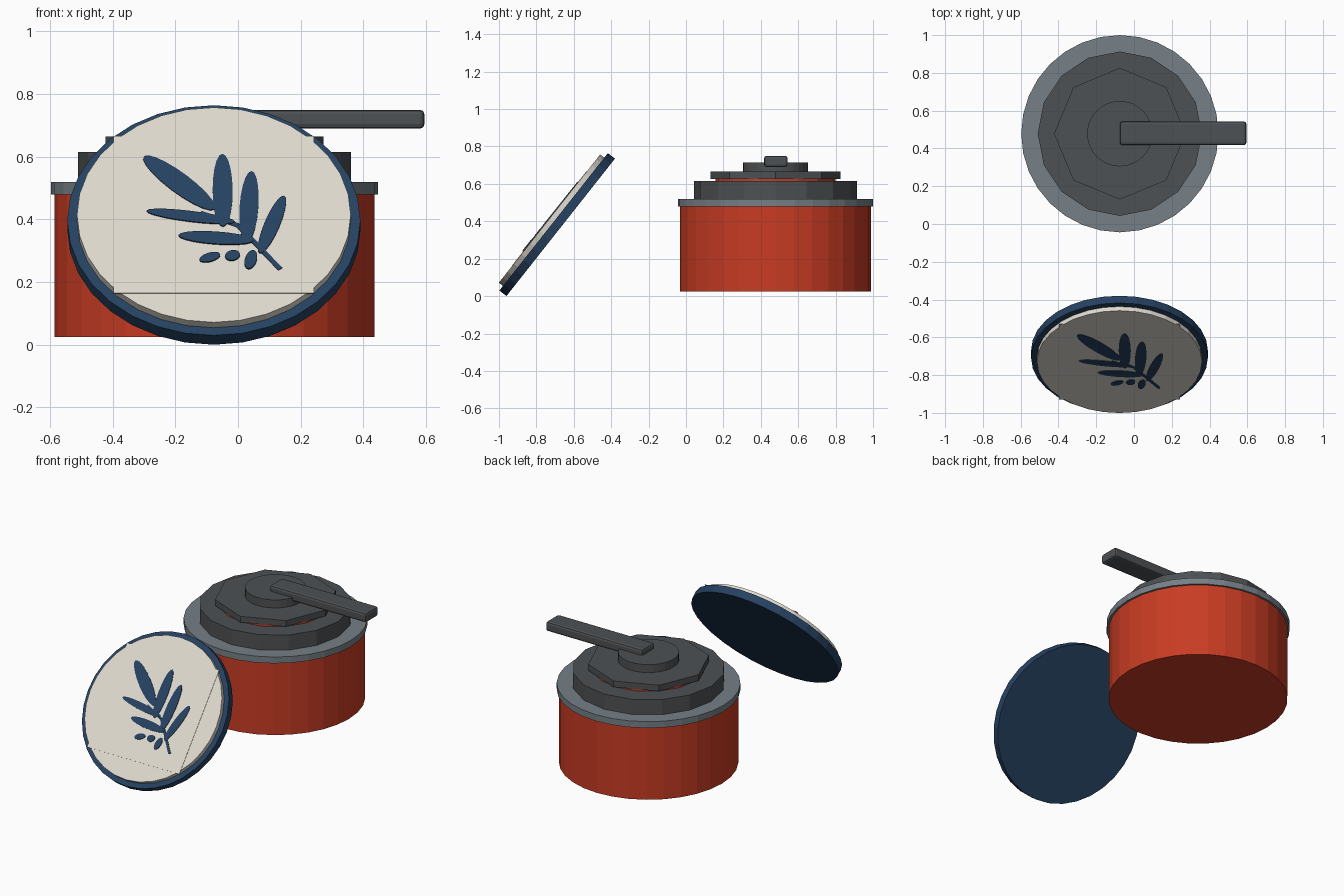
import bpy, bmesh, math
from mathutils import Matrix, Vector

if "Cube" in bpy.data.objects:
    bpy.data.objects.remove(bpy.data.objects["Cube"])


def material(name, rgb):
    m = bpy.data.materials.new(name)
    m.diffuse_color = (*rgb, 1)
    m.use_nodes = True
    m.node_tree.nodes["Principled BSDF"].inputs["Base Color"].default_value = m.diffuse_color
    return m


RED = material("red enamel", (0.58, 0.045, 0.017))
DARK = material("dark grey", (0.075, 0.082, 0.088))
STEEL = material("steel grey", (0.18, 0.215, 0.24))
NAVY = material("navy", (0.019, 0.053, 0.12))
CREAM = material("cream", (0.74, 0.70, 0.62))

POT = Vector((-0.075, 0.478, 0))
# Local frame of the tilted plate: origin at the centre of its back face
TILT = math.radians(51.7)
PLATE = Matrix.Translation((-0.077, -0.67, 0.3675)) @ Matrix.Rotation(TILT, 4, 'X')


def add_object(name, bm, mat, matrix=Matrix()):
    bmesh.ops.recalc_face_normals(bm, faces=bm.faces)
    mesh = bpy.data.meshes.new(name)
    bm.to_mesh(mesh)
    bm.free()
    mesh.materials.append(mat)
    ob = bpy.data.objects.new(name, mesh)
    ob.matrix_world = matrix
    bpy.context.collection.objects.link(ob)
    return ob


def disc(name, radius, z0, z1, sides, mat, matrix):
    bm = bmesh.new()
    bmesh.ops.create_cone(bm, cap_ends=True, segments=sides, radius1=radius,
                          radius2=radius, depth=z1 - z0,
                          matrix=Matrix.Translation((0, 0, (z0 + z1) / 2)))
    return add_object(name, bm, mat, matrix)


def slab(bm, points, z0, z1):
    """Extrude a flat outline from z0 to z1."""
    face = bm.faces.new([bm.verts.new((x, y, z0)) for x, y in points])
    ext = bmesh.ops.extrude_face_region(bm, geom=[face])
    verts = [v for v in ext["geom"] if isinstance(v, bmesh.types.BMVert)]
    bmesh.ops.translate(bm, verts=verts, vec=(0, 0, z1 - z0))


# Pot with stepped lid
at_pot = Matrix.Translation(POT)
for name, radius, z0, z1, sides, mat in (
        ("pot_body", 0.51, 0.025, 0.49, 32, RED),
        ("pot_rim", 0.522, 0.48, 0.52, 32, STEEL),
        ("lid_lower_step", 0.435, 0.515, 0.615, 16, DARK),
        ("lid_red_gasket", 0.32, 0.61, 0.632, 16, RED),
        ("lid_upper_step", 0.348, 0.627, 0.665, 8, DARK),
        ("lid_knob_base", 0.173, 0.66, 0.715, 32, DARK)):
    disc(name, radius, z0, z1, sides, mat, at_pot)

# Handle bar running from the lid centre to the right
bm = bmesh.new()
bmesh.ops.create_cube(bm, size=1, matrix=Matrix.Diagonal((0.67, 0.126, 0.06, 1)))
handle = add_object("lid_handle", bm, DARK, Matrix.Translation((0.26, 0.48, 0.72)))
bevel = handle.modifiers.new("soft edges", 'BEVEL')
bevel.width, bevel.segments = 0.014, 2

# Leaning plate: navy backing, cream face, square print panel
disc("plate_backing", 0.468, 0, 0.048, 32, NAVY, PLATE)
disc("plate_face", 0.437, 0.046, 0.076, 32, CREAM, PLATE)
bm = bmesh.new()
slab(bm, [(-0.32, -0.32), (0.32, -0.32), (0.32, 0.32), (-0.32, 0.32)], 0.075, 0.078)
add_object("print_panel", bm, CREAM, PLATE)


def on_plate(x, z):
    """Front-view grid position to plate coordinates."""
    return Vector((x + 0.077, (z - 0.42) / math.sin(TILT)))


def leaf(bm, x0, z0, x1, z1, width, z_top):
    """Oval leaf between two tips."""
    a, b = on_plate(x0, z0), on_plate(x1, z1)
    mid, along = (a + b) / 2, (b - a) / 2
    across = Vector((-along.y, along.x)).normalized() * width / 2
    pts = []
    for i in range(20):
        t = math.tau * i / 20
        pts.append(mid + along * math.cos(t) + across * math.sin(t))
    slab(bm, pts, 0.077, z_top)


# Painted sprig: leaves, berries and stem
bm = bmesh.new()
for i, args in enumerate((
        (-0.300, 0.605, -0.075, 0.435, 0.075),
        (-0.050, 0.612, -0.048, 0.380, 0.064),
        (0.043, 0.557, 0.027, 0.330, 0.060),
        (0.147, 0.478, 0.070, 0.295, 0.050),
        (-0.292, 0.430, -0.010, 0.395, 0.042),
        (-0.190, 0.352, 0.050, 0.335, 0.050),
        (-0.122, 0.272, -0.057, 0.292, 0.034),
        (-0.040, 0.280, 0.005, 0.295, 0.040),
        (0.032, 0.245, 0.050, 0.303, 0.038))):
    leaf(bm, *args, 0.081 + i * 0.0003)
stem = [on_plate(*p) for p in ((-0.12, 0.425), (0.0, 0.385), (0.135, 0.245))]
for k, (a, b) in enumerate(zip(stem, stem[1:])):
    n = Vector((a.y - b.y, b.x - a.x)).normalized() * 0.008
    slab(bm, [a - n, b - n, b + n, a + n], 0.077, 0.0802 + k * 0.0003)
add_object("painted_sprig", bm, NAVY, PLATE)
